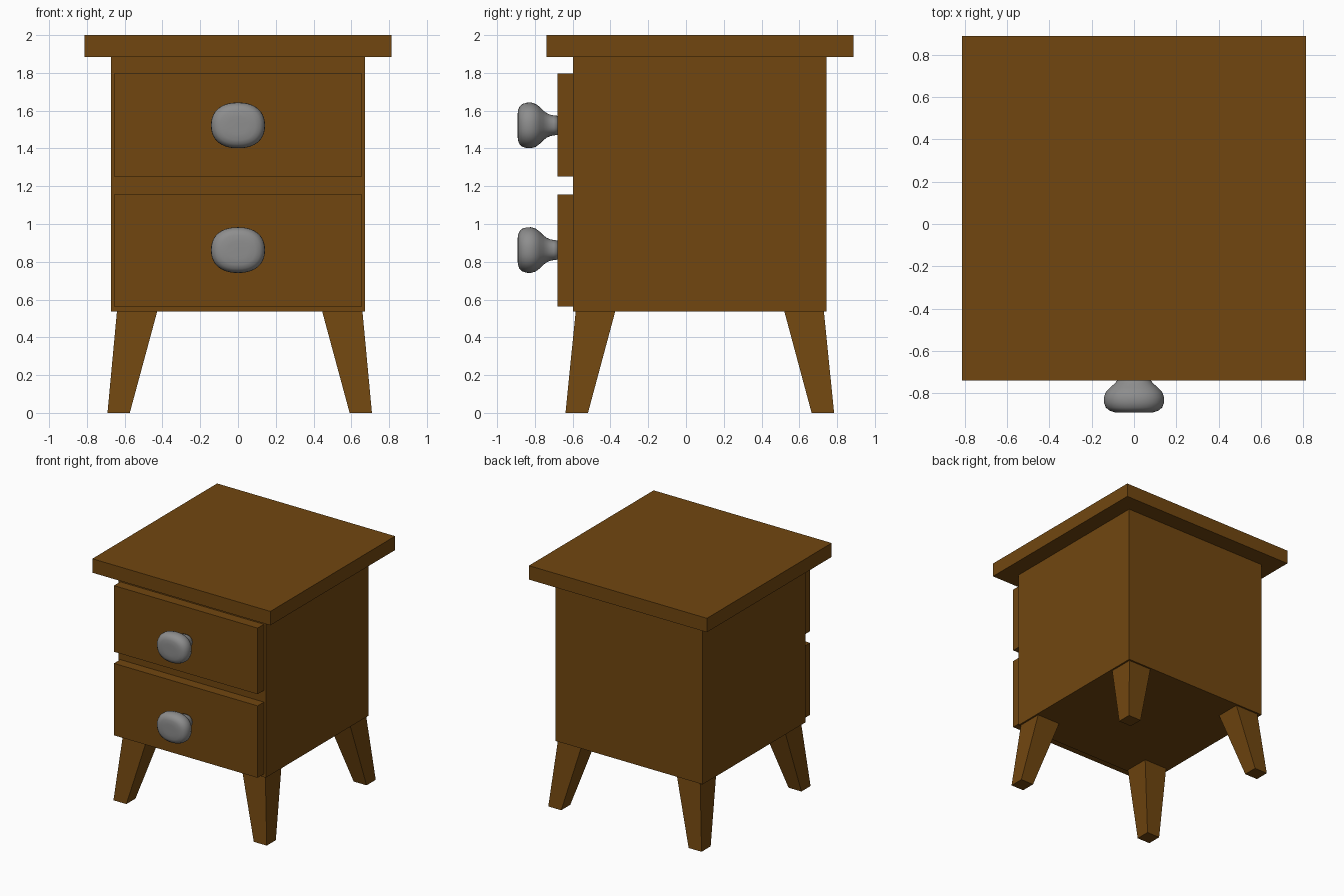
import bpy, bmesh, math

if "Cube" in bpy.data.objects:
    bpy.data.objects.remove(bpy.data.objects["Cube"])


def material(name, rgb):
    m = bpy.data.materials.new(name)
    m.diffuse_color = (*rgb, 1)
    m.use_nodes = True
    m.node_tree.nodes["Principled BSDF"].inputs["Base Color"].default_value = m.diffuse_color
    return m


WOOD = material("brown wood", (0.165, 0.062, 0.005))
METAL = material("grey metal", (0.27, 0.27, 0.27))


def finish(bm, name, mat):
    bmesh.ops.recalc_face_normals(bm, faces=bm.faces)
    mesh = bpy.data.meshes.new(name)
    bm.to_mesh(mesh)
    bm.free()
    mesh.materials.append(mat)
    ob = bpy.data.objects.new(name, mesh)
    bpy.context.collection.objects.link(ob)
    return ob


def loft(name, rings, mat):
    """Skin a stack of equal-length point rings and cap both ends."""
    bm = bmesh.new()
    loops = [[bm.verts.new(p) for p in ring] for ring in rings]
    n = len(loops[0])
    for a, b in zip(loops, loops[1:]):
        for i in range(n):
            j = (i + 1) % n
            bm.faces.new((a[i], a[j], b[j], b[i]))
    bm.faces.new(loops[0])
    bm.faces.new(loops[-1])
    return finish(bm, name, mat)


def rect(x0, x1, y0, y1, z):
    return [(x0, y0, z), (x1, y0, z), (x1, y1, z), (x0, y1, z)]


def box(name, x0, x1, y0, y1, z0, z1):
    return loft(name, [rect(x0, x1, y0, y1, z0), rect(x0, x1, y0, y1, z1)], WOOD)


# Cabinet and overhanging top
box("cabinet_body", -0.673, 0.673, -0.599, 0.744, 0.536, 1.885)
box("table_top", -0.813, 0.813, -0.739, 0.888, 1.885, 2.0)

# Drawer fronts
box("upper_drawer", -0.656, 0.656, -0.681, -0.599, 1.252, 1.798)
box("lower_drawer", -0.656, 0.656, -0.681, -0.599, 0.562, 1.156)

# Splayed tapering legs
CX, CY = 0.009, 0.073
for sy, row in ((-1, "front"), (1, "back")):
    for sx, side in ((-1, "left"), (1, "right")):
        def leg_ring(xi, xo, yi, yo, z):
            return rect(CX + sx * xi, CX + sx * xo, CY + sy * yi, CY + sy * yo, z)
        loft(f"{row}_{side}_leg", [leg_ring(0.582, 0.70, 0.592, 0.711, 0.0),
                                   leg_ring(0.437, 0.65, 0.448, 0.657, 0.536)], WOOD)

# Oval knobs: (y, radius) profile swept around a slightly squarish oval
PROFILE = [(-0.675, 0.050), (-0.70, 0.053), (-0.72, 0.057), (-0.737, 0.065),
           (-0.755, 0.078), (-0.775, 0.098), (-0.795, 0.113), (-0.82, 0.121),
           (-0.845, 0.120), (-0.867, 0.113), (-0.882, 0.099), (-0.890, 0.078),
           (-0.892, 0.045), (-0.892, 0.015)]
SIDES = 40


def oval(y, r, z):
    ring = []
    for i in range(SIDES):
        a = 2 * math.pi * i / SIDES
        c, s = math.cos(a), math.sin(a)
        k = r * (abs(c) ** 2.3 + abs(s) ** 2.3) ** (-1 / 2.3)
        ring.append((1.18 * k * c, y, z + k * s))
    return ring


for name, z in (("upper_knob", 1.522), ("lower_knob", 0.862)):
    knob = loft(name, [oval(y, r, z) for y, r in PROFILE], METAL)
    for f in knob.data.polygons:
        f.use_smooth = True
